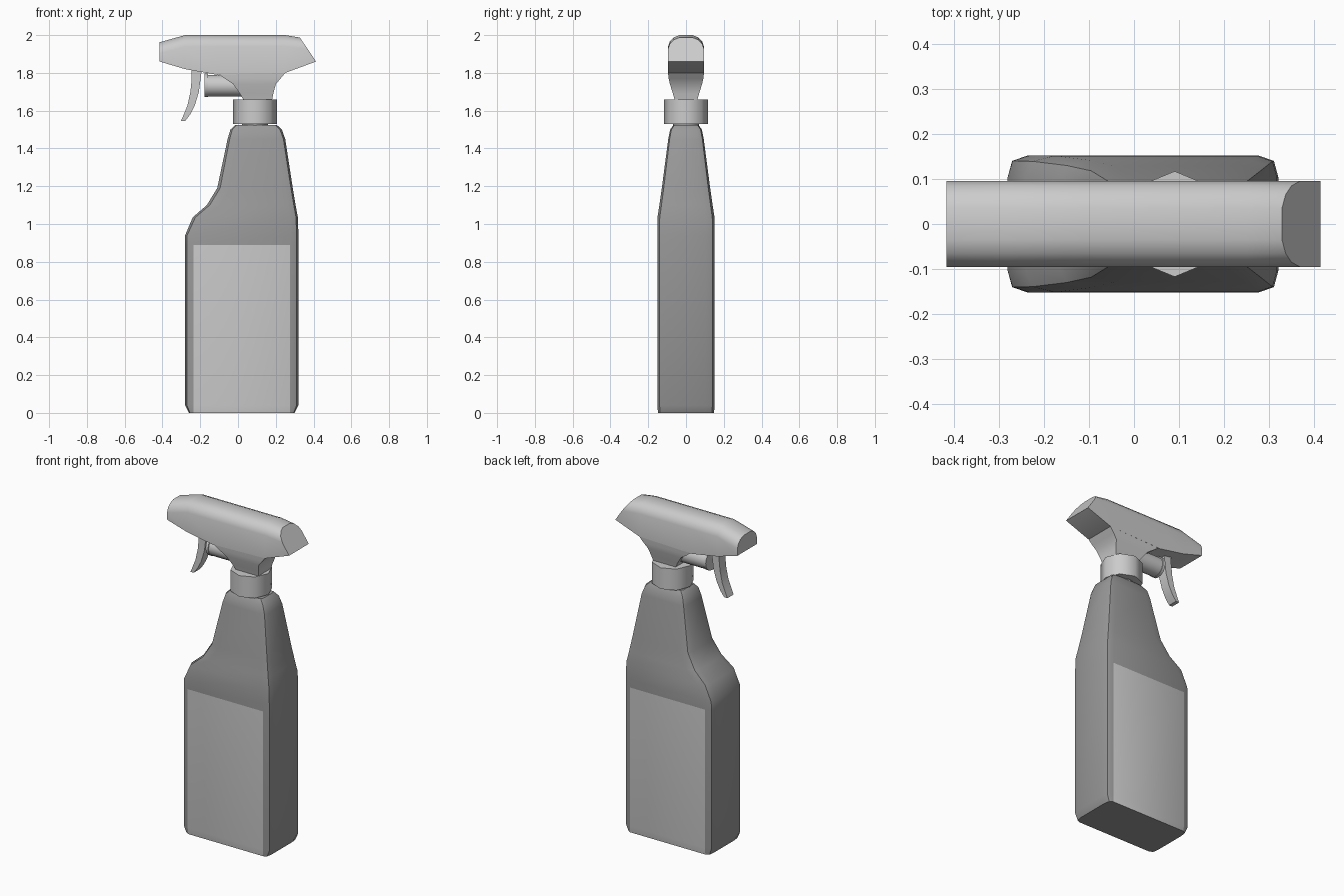
import bpy, bmesh, math
from mathutils import Matrix

cube = bpy.data.objects.get("Cube")
if cube:
    bpy.data.objects.remove(cube)


def material(name, value):
    m = bpy.data.materials.new(name)
    m.use_nodes = True
    colour = (value, value, value, 1)
    m.diffuse_color = colour
    m.node_tree.nodes["Principled BSDF"].inputs["Base Color"].default_value = colour
    return m


body_grey = material("bottle grey", 0.32)
label_grey = material("label light grey", 0.6)
head_grey = material("sprayer light grey", 0.6)


def finish(name, bm, mats, angle=35):
    bmesh.ops.recalc_face_normals(bm, faces=bm.faces)
    mesh = bpy.data.meshes.new(name)
    bm.to_mesh(mesh)
    bm.free()
    for m in mats:
        mesh.materials.append(m)
    obj = bpy.data.objects.new(name, mesh)
    bpy.context.collection.objects.link(obj)
    bpy.ops.object.select_all(action='DESELECT')
    obj.select_set(True)
    bpy.context.view_layer.objects.active = obj
    bpy.ops.object.shade_smooth_by_angle(angle=math.radians(angle))
    return obj


def loft(sections):
    """Join equally sized closed rings and cap both ends."""
    bm = bmesh.new()
    rings = [[bm.verts.new(p) for p in s] for s in sections]
    n = len(rings[0])
    for a, b in zip(rings, rings[1:]):
        for i in range(n):
            j = (i + 1) % n
            bm.faces.new((a[i], a[j], b[j], b[i]))
    bm.faces.new(rings[0])
    bm.faces.new(rings[-1])
    return bm


def rounded_ring(z, left, right, cl, cr, hy):
    """Rectangle ring with two-step rounded corners of width cl and cr."""
    half = [(right, 0.68 * hy), (right - 0.22 * cr, 0.92 * hy), (right - cr, hy),
            (left + cl, hy), (left + 0.22 * cl, 0.92 * hy), (left, 0.68 * hy)]
    return [(x, y, z) for x, y in half] + [(x, -y, z) for x, y in reversed(half)]


# Bottle: height, left, right, corner widths, half depth
levels = [
    (0.00, -0.26, 0.30, 0.025, 0.025, 0.148),
    (0.04, -0.28, 0.32, 0.045, 0.045, 0.152),
    (0.89, -0.28, 0.32, 0.045, 0.045, 0.152),
    (0.94, -0.28, 0.32, 0.050, 0.045, 0.152),
    (1.035, -0.24, 0.317, 0.065, 0.045, 0.151),
    (1.10, -0.165, 0.305, 0.07, 0.045, 0.141),
    (1.19, -0.11, 0.29, 0.07, 0.045, 0.128),
    (1.45, -0.055, 0.25, 0.05, 0.045, 0.094),
    (1.50, -0.04, 0.232, 0.045, 0.045, 0.084),
    (1.525, -0.015, 0.205, 0.04, 0.04, 0.066),
]
bm = loft([rounded_ring(*l) for l in levels])
bm.normal_update()
# Label on the flat front and back below the shoulder
for f in bm.faces:
    c = f.calc_center_median()
    if abs(f.normal.y) > 0.98 and c.z < 0.89:
        f.material_index = 1
finish("bottle", bm, [body_grey, label_grey])


def cylinder(name, radius, sides, start, end, axis, mat):
    bm = bmesh.new()
    length = end[axis] - start[axis]
    bmesh.ops.create_cone(bm, cap_ends=True, segments=sides, radius1=radius,
                          radius2=radius, depth=length)
    if axis == 0:
        bm.transform(Matrix.Rotation(math.pi / 2, 4, 'Y'))
    bm.transform(Matrix.Translation([(a + b) / 2 for a, b in zip(start, end)]))
    return finish(name, bm, [mat], 50)


# Screw collar, and the neck inside it
cylinder("collar", 0.117, 8, (0.09, 0, 1.53), (0.09, 0, 1.66), 2, head_grey)
cylinder("bottle_neck", 0.07, 12, (0.09, 0, 1.50), (0.09, 0, 1.56), 2, body_grey)


# Sprayer head: arched sections along x, the last one cut on a slant
def arch(x, bottom, top, slant=False):
    half = [(0.095, bottom), (0.095, top - 0.06), (0.085, top - 0.032),
            (0.065, top - 0.012), (0.035, top)]
    ring = half + [(-y, z) for y, z in reversed(half)]
    return [(x - (z - bottom) * 0.67 if slant else x, y, z) for y, z in ring]


stations = [(-0.415, 1.86, 1.962), (-0.28, 1.82, 2.0), (-0.11, 1.79, 2.0),
            (0.25, 1.80, 2.0), (0.413, 1.86, 1.987, True)]
finish("sprayer_head", loft([arch(*s) for s in stations]), [head_grey])

# Flared throat between head and collar
throat = [(1.655, 0.03, 0.18, 0.06), (1.69, 0.01, 0.187, 0.069),
          (1.74, -0.025, 0.2, 0.085), (1.77, -0.07, 0.225, 0.092),
          (1.80, -0.11, 0.25, 0.095)]
finish("throat", loft([[(r, h, z), (l, h, z), (l, -h, z), (r, -h, z)]
                       for z, l, r, h in throat]), [head_grey])

# Pump barrel behind the trigger
cylinder("pump_barrel", 0.057, 16, (-0.165, 0, 1.732), (0.05, 0, 1.732), 0, head_grey)
cylinder("pump_rim", 0.062, 16, (-0.177, 0, 1.735), (-0.16, 0, 1.735), 0, head_grey)

# Curved trigger: height, front edge, rear edge
trigger = [(1.83, -0.245, -0.19), (1.77, -0.245, -0.198), (1.70, -0.252, -0.207),
           (1.63, -0.267, -0.228), (1.58, -0.287, -0.253), (1.545, -0.302, -0.28)]
finish("trigger", loft([[(b, 0.03, z), (a, 0.03, z), (a, -0.03, z), (b, -0.03, z)]
                        for z, a, b in trigger]), [head_grey])
